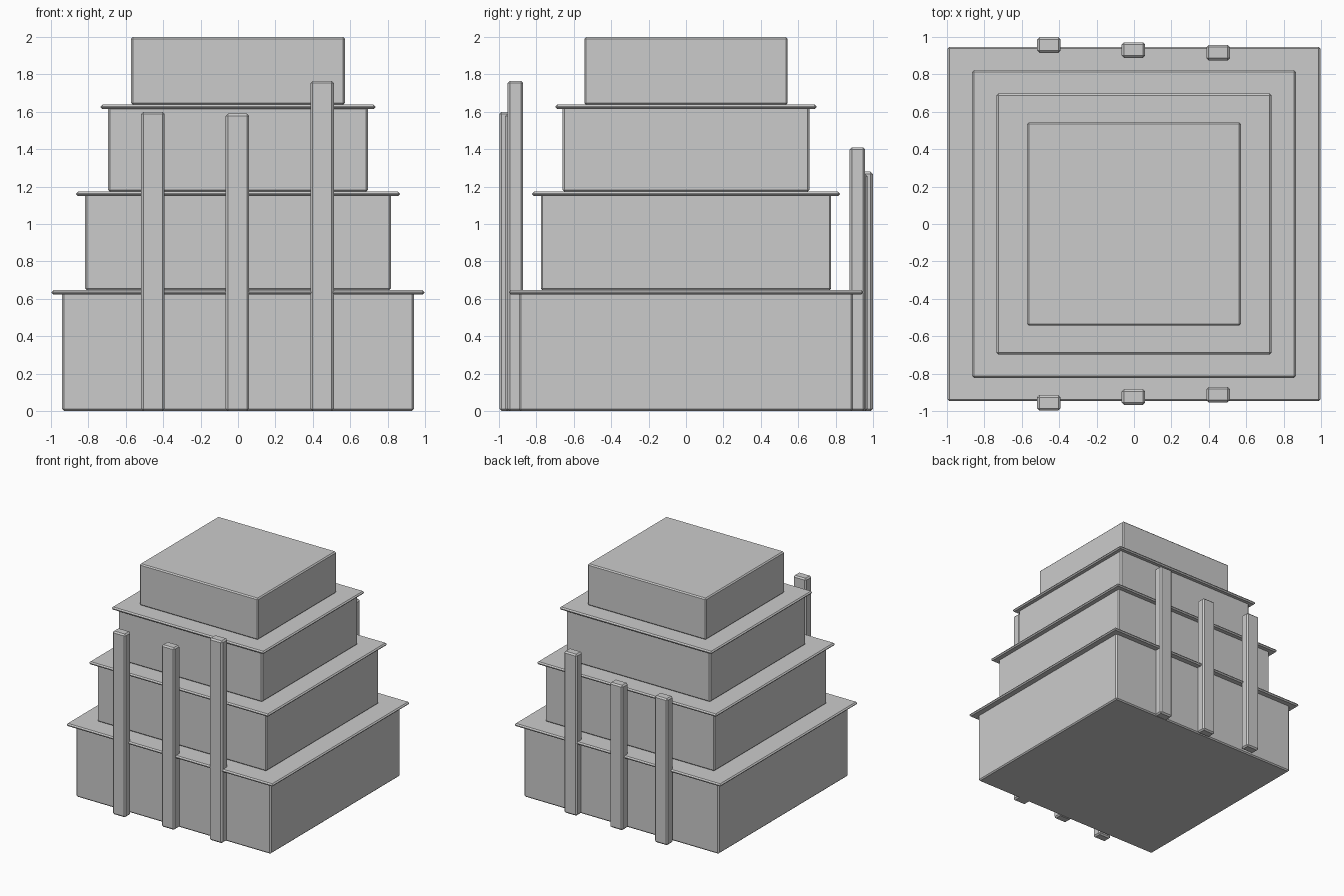
import bpy

if "Cube" in bpy.data.objects:
    bpy.data.objects.remove(bpy.data.objects["Cube"])


def box(name, center, size, bevel):
    """Box with chamfered edges, flat shaded."""
    bpy.ops.mesh.primitive_cube_add(size=1, location=center)
    obj = bpy.context.object
    obj.name = name
    obj.scale = size
    bpy.ops.object.transform_apply(location=False, rotation=False, scale=True)
    mod = obj.modifiers.new("chamfer", 'BEVEL')
    mod.width = bevel
    mod.segments = 1
    return obj


DEPTH = 0.95      # every storey is slightly shallower than it is wide

# Stepped storeys: half width, bottom, top
storeys = [(0.940, 0.0, 0.635), (0.817, 0.645, 1.16),
           (0.695, 1.172, 1.625), (0.572, 1.637, 2.0)]
for i, (hw, z0, z1) in enumerate(storeys, 1):
    box(f"storey_{i}", (0, 0, (z0 + z1) / 2),
        (2 * hw, 2 * hw * DEPTH, z1 - z0), 0.01)

# Thin overhanging ledges: half width, bottom, top
ledges = [(0.997, 0.622, 0.646), (0.866, 1.149, 1.173), (0.735, 1.614, 1.638)]
for i, (hw, z0, z1) in enumerate(ledges, 1):
    box(f"ledge_{i}", (0, 0, (z0 + z1) / 2),
        (2 * hw, 2 * hw * DEPTH, z1 - z0), 0.01)

# Vertical fins on front and back: x, y centre, height
fins = {
    "front": [(-0.455, -0.956, 1.60), (-0.003, -0.925, 1.59), (0.45, -0.912, 1.765)],
    "back": [(-0.455, 0.957, 1.28), (-0.003, 0.930, 1.265), (0.45, 0.916, 1.41)],
}
for side, items in fins.items():
    for i, (x, y, h) in enumerate(items, 1):
        box(f"{side}_fin_{i}", (x, y, h / 2), (0.125, 0.083, h), 0.012)
